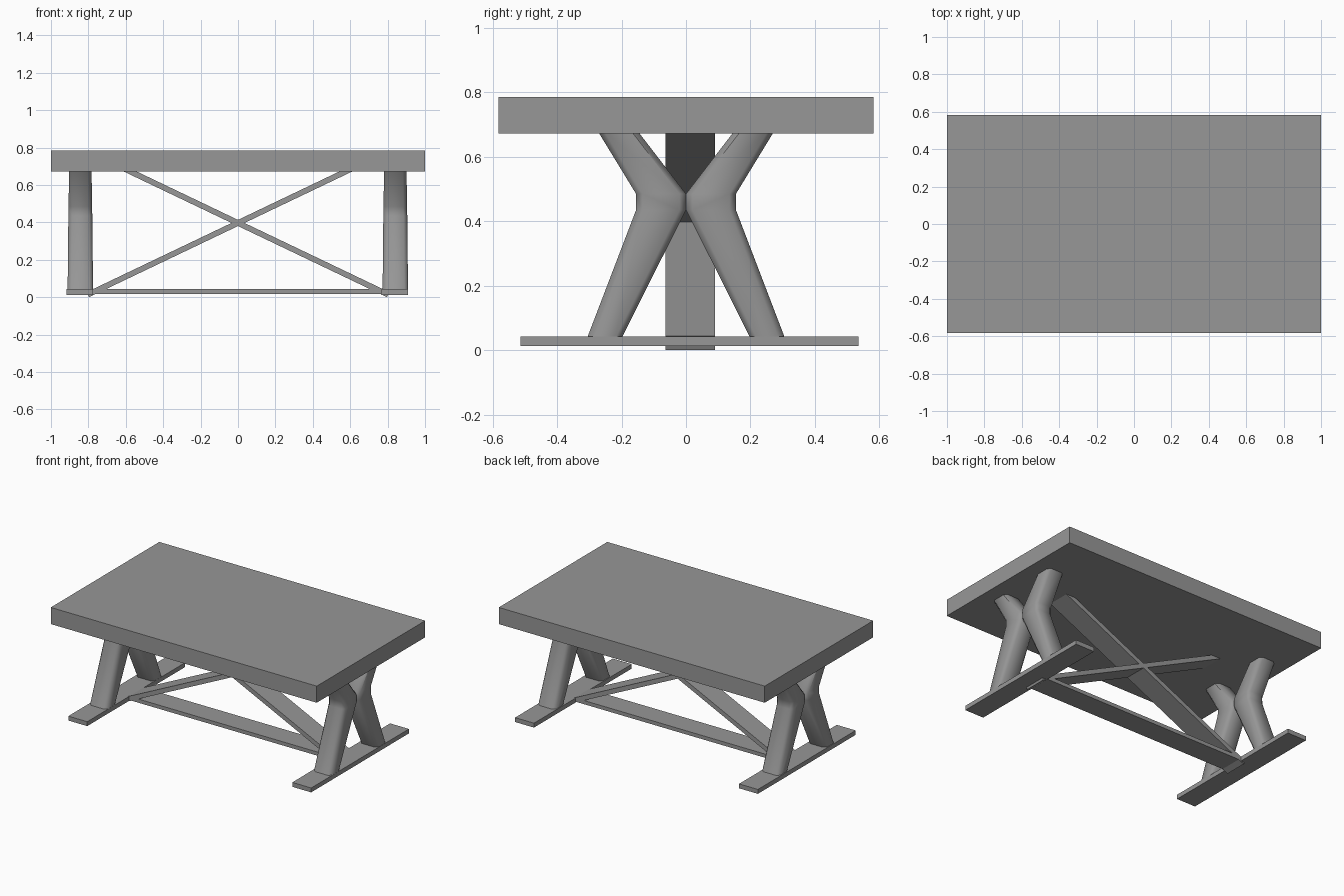
import bpy, bmesh, math
from mathutils import Matrix

if "Cube" in bpy.data.objects:
    bpy.data.objects.remove(bpy.data.objects["Cube"])

# One plain grey for the whole table
grey = bpy.data.materials.new("plain_grey")
grey.use_nodes = True
colour = (0.31, 0.31, 0.31, 1)
grey.diffuse_color = colour
grey.node_tree.nodes["Principled BSDF"].inputs["Base Color"].default_value = colour


def finish(name, bm):
    bmesh.ops.recalc_face_normals(bm, faces=bm.faces)
    mesh = bpy.data.meshes.new(name)
    bm.to_mesh(mesh)
    bm.free()
    mesh.materials.append(grey)
    obj = bpy.data.objects.new(name, mesh)
    bpy.context.collection.objects.link(obj)
    return obj


def box(name, centre, size, tilt=0):
    bm = bmesh.new()
    matrix = (Matrix.Translation(centre) @ Matrix.Rotation(tilt, 4, 'Y')
              @ Matrix.Diagonal((*size, 1)))
    bmesh.ops.create_cube(bm, size=1, matrix=matrix)
    return finish(name, bm)


# Leg rings from foot to top: height, inner y, outer y, half width in x
LEG_RINGS = [(0.035, 0.201, 0.308, 0.068),
             (0.435, 0.0, 0.155, 0.064),
             (0.485, 0.0, 0.155, 0.063),
             (0.68, 0.15, 0.274, 0.06)]


def leg(name, x, side, chamfer=0.02):
    """Bent leg lofted through chamfered rectangles."""
    bm = bmesh.new()
    rings = []
    for z, inner, outer, half in LEG_RINGS:
        mid, depth = (inner + outer) / 2, (outer - inner) / 2
        a, b = half - chamfer, depth - chamfer
        section = [(half, -b), (half, b), (a, depth), (-a, depth),
                   (-half, b), (-half, -b), (-a, -depth), (a, -depth)]
        rings.append([bm.verts.new((x + u, side * (mid + v), z)) for u, v in section])
    for low, high in zip(rings, rings[1:]):
        for i in range(len(low)):
            j = (i + 1) % len(low)
            bm.faces.new((low[i], low[j], high[j], high[i]))
    bm.faces.new(rings[0])
    bm.faces.new(rings[-1])
    obj = finish(name, bm)
    bpy.ops.object.select_all(action='DESELECT')
    obj.select_set(True)
    bpy.context.view_layer.objects.active = obj
    bpy.ops.object.shade_smooth_by_angle(angle=math.radians(50))


# Thick slab top
box("table_top", (0, 0, 0.729), (2, 1.165, 0.113))

# Trestle at each end: a flat foot and two bent legs touching at the knee
for label, s in (("left", 1), ("right", -1)):
    box(label + "_foot", (s * 0.842 - 0.003, 0.011, 0.028), (0.142, 1.05, 0.03))
    for end, side in (("front", -1), ("back", 1)):
        leg(f"{label}_{end}_leg", s * 0.842 - 0.001, side)

# Low stretcher and crossed braces between the trestles
box("stretcher", (0, 0.013, 0.031), (1.56, 0.153, 0.025))
angle = math.atan2(0.382, 0.80)
low, high = -0.89, 0.71
for label, s in (("rising_left", 1), ("rising_right", -1)):
    along = (low + high) / 2
    centre = (s * along * math.cos(angle), 0.013, 0.397 + along * math.sin(angle))
    box(label + "_brace", centre, (high - low, 0.153, 0.03), -s * angle)
